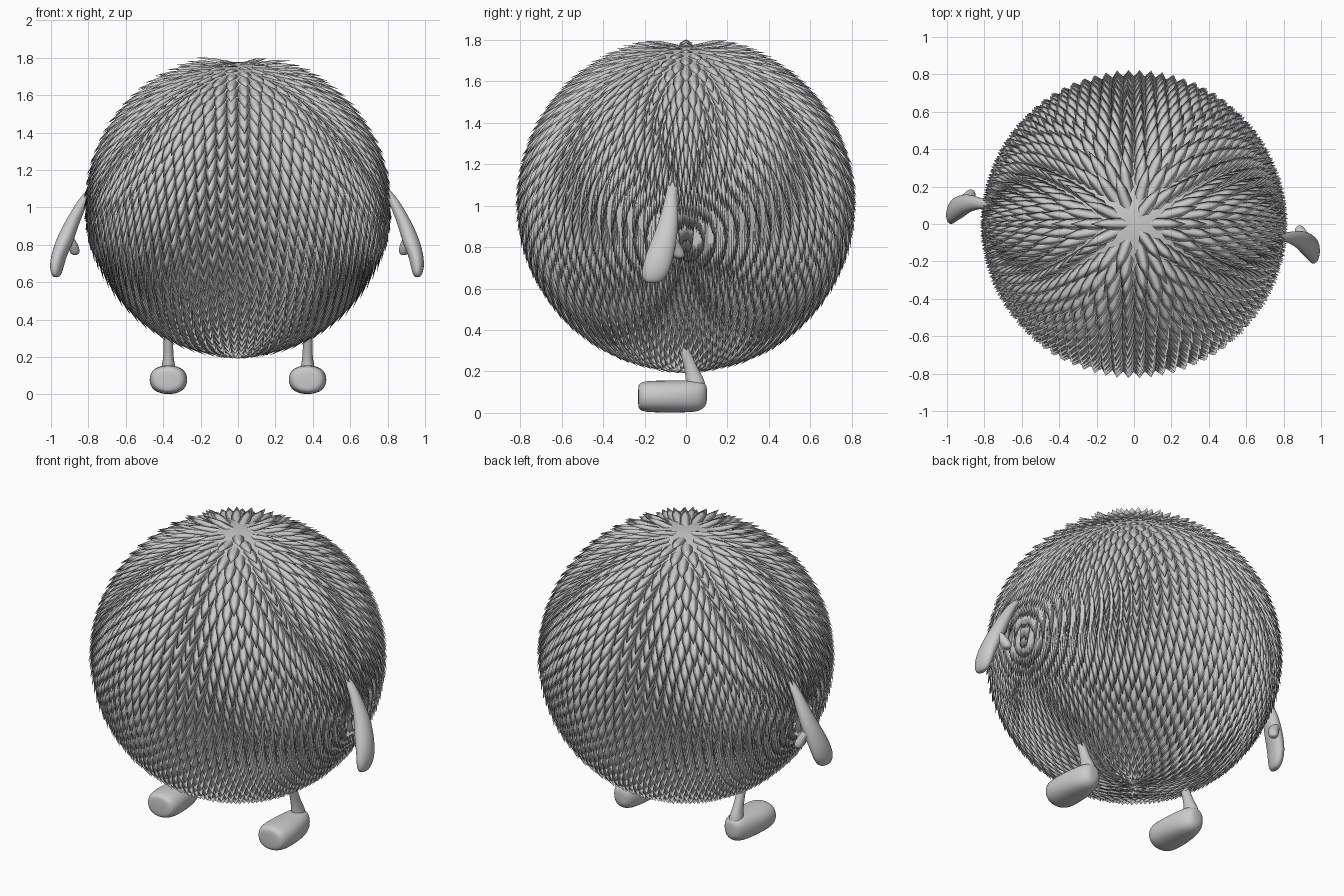
import bpy, bmesh, math, random
from mathutils import Vector, Matrix

if "Cube" in bpy.data.objects:
    bpy.data.objects.remove(bpy.data.objects["Cube"])

random.seed(4)
CENTRE = Vector((0, 0, 1.0))
R = 0.778


def make_object(name, bm, angle=None):
    bmesh.ops.recalc_face_normals(bm, faces=bm.faces)
    mesh = bpy.data.meshes.new(name)
    bm.to_mesh(mesh)
    bm.free()
    for p in mesh.polygons:
        p.use_smooth = True
    ob = bpy.data.objects.new(name, mesh)
    bpy.context.collection.objects.link(ob)
    return ob


def loft(bm, sections, u, v, sides=12):
    """Skin a row of ellipses: (x, y, z, radius along u, radius along v)."""
    u, v = Vector(u), Vector(v)
    rings = []
    for x, y, z, ru, rv in sections:
        ring = []
        for k in range(sides):
            a = 2 * math.pi * k / sides
            ring.append(bm.verts.new(Vector((x, y, z)) + u * ru * math.cos(a) + v * rv * math.sin(a)))
        rings.append(ring)
    for a, b in zip(rings, rings[1:]):
        for k in range(sides):
            n = (k + 1) % sides
            bm.faces.new((a[k], a[n], b[n], b[k]))
    bm.faces.new(rings[0])
    bm.faces.new(rings[-1])


def subdivide(ob):
    m = ob.modifiers.new("smooth", "SUBSURF")
    m.levels = m.render_levels = 2


# round body under the fur
bm = bmesh.new()
bmesh.ops.create_uvsphere(bm, u_segments=64, v_segments=32, radius=R,
                          matrix=Matrix.Translation(CENTRE))
make_object("body", bm)


# fur: pointed tufts hanging downwards, in staggered rows around the x axis
def tuft(bm, n, width, length):
    d = Vector((0, 0, -1)) + n * n.z
    d.normalize()
    s = d.cross(n)
    base = CENTRE + n * (R - 0.012)
    lift = 0.03 + 0.014 * n.z

    def ring(t, w, h):
        c = base + d * length * t + n * lift * t
        return [bm.verts.new(c - s * w), bm.verts.new(c + n * h), bm.verts.new(c + s * w)]

    a = ring(0, width, 0.012)
    b = ring(0.55, width * 0.8, 0.014)
    tip = bm.verts.new(base + d * length + n * lift)
    bm.faces.new((a[0], a[1], b[1], b[0]))
    bm.faces.new((a[1], a[2], b[2], b[1]))
    bm.faces.new((a[2], a[0], b[0], b[2]))
    bm.faces.new((b[0], b[1], tip))
    bm.faces.new((b[1], b[2], tip))
    bm.faces.new((b[2], b[0], tip))


bm = bmesh.new()
COLUMNS, ROWS = 44, 64
for i in range(COLUMNS):
    theta = math.pi * (i + 0.5) / COLUMNS
    for j in range(ROWS):
        phi = 2 * math.pi * (j + 0.5 * (i % 2)) / ROWS
        n = Vector((math.cos(theta), math.sin(theta) * math.cos(phi), math.sin(theta) * math.sin(phi)))
        tuft(bm, n, 0.036 * max(0.4, math.sin(theta)), 0.2 * random.uniform(0.95, 1.05))
make_object("fur", bm)

# arms: thin shoulder widening to a mitten hand with a thumb
ARM = [(0.75, -0.06, 1.13, 0.025, 0.025), (0.82, -0.07, 1.06, 0.027, 0.027),
       (0.85, -0.075, 1.0, 0.034, 0.037), (0.895, -0.085, 0.91, 0.042, 0.052),
       (0.925, -0.11, 0.82, 0.050, 0.066), (0.953, -0.133, 0.74, 0.042, 0.072),
       (0.96, -0.148, 0.68, 0.037, 0.070), (0.96, -0.158, 0.64, 0.026, 0.052),
       (0.96, -0.16, 0.626, 0.012, 0.025)]
THUMB = [(0.925, -0.085, 0.86, 0.03, 0.035), (0.90, -0.06, 0.815, 0.030, 0.034),
         (0.888, -0.04, 0.78, 0.030, 0.034), (0.886, -0.033, 0.755, 0.026, 0.028),
         (0.886, -0.032, 0.745, 0.012, 0.014)]
for name, side in (("right_arm", 1), ("left_arm", -1)):
    bm = bmesh.new()
    for part in (ARM, THUMB):
        loft(bm, part, (1, 0, 0), (0, 1, 0))
    if side < 0:
        # the left arm swings a little further back
        bm.transform(Matrix.Rotation(math.radians(-12.5), 4, 'Z') @ Matrix.Scale(-1, 4, (1, 0, 0)))
    subdivide(make_object(name, bm))

# legs and feet, mirrored across x
LEG = [(0.372, 0.05, 0.08, 0.05, 0.05), (0.372, 0.048, 0.15, 0.038, 0.05),
       (0.372, 0.03, 0.20, 0.028, 0.036), (0.372, 0.005, 0.27, 0.026, 0.028),
       (0.372, -0.02, 0.35, 0.026, 0.026), (0.372, -0.04, 0.45, 0.026, 0.026)]
FOOT = [(0.372, -0.232, 0.08, 0.055, 0.045), (0.372, -0.222, 0.08, 0.088, 0.068),
        (0.372, -0.18, 0.08, 0.105, 0.080), (0.372, -0.10, 0.08, 0.106, 0.081),
        (0.372, -0.01, 0.08, 0.094, 0.081), (0.372, 0.06, 0.083, 0.074, 0.080),
        (0.372, 0.092, 0.088, 0.050, 0.055), (0.372, 0.102, 0.09, 0.025, 0.028)]
for name, part, v in (("legs", LEG, (0, 1, 0)), ("feet", FOOT, (0, 0, 1))):
    bm = bmesh.new()
    loft(bm, part, (1, 0, 0), v)
    if name == "feet":
        # flatten the sole and square up the sides a little
        for vert in bm.verts:
            dz = (vert.co.z - 0.08) / 0.08
            vert.co.z = 0.079 + 0.079 * math.copysign(min(1, abs(dz)) ** 0.75, dz)
    ob = make_object(name, bm)
    m = ob.modifiers.new("mirror", "MIRROR")
    m.use_mirror_merge = False
    subdivide(ob)
